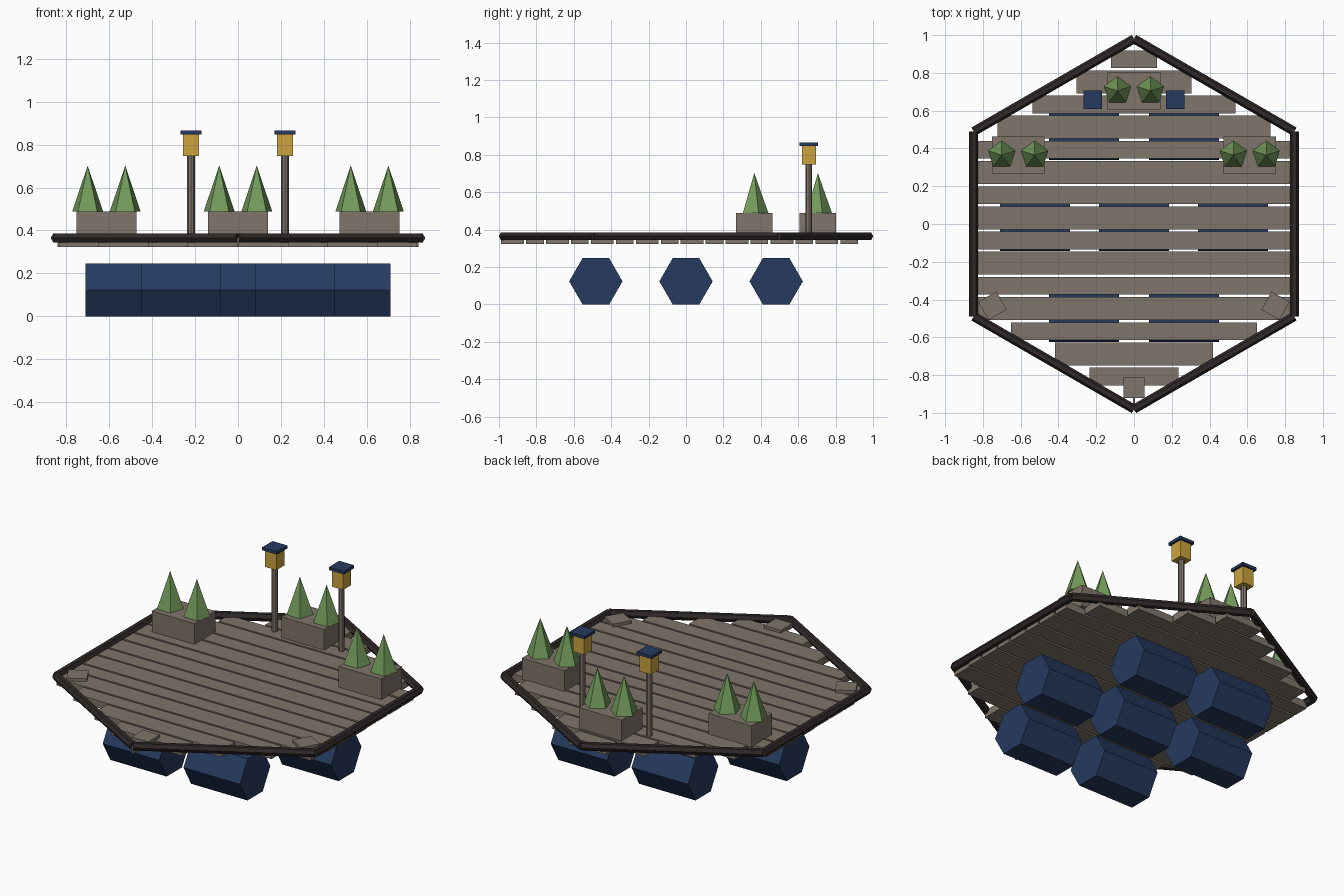
import bpy, bmesh, math
from mathutils import Matrix, Vector

if "Cube" in bpy.data.objects:
    bpy.data.objects.remove(bpy.data.objects["Cube"])


def material(name, rgb):
    m = bpy.data.materials.new(name)
    m.diffuse_color = (*rgb, 1)
    m.use_nodes = True
    m.node_tree.nodes["Principled BSDF"].inputs["Base Color"].default_value = m.diffuse_color
    return m


WOOD = material("weathered wood", (0.215, 0.178, 0.143))
DARK = material("dark rim", (0.030, 0.021, 0.021))
BLUE = material("navy blue", (0.019, 0.043, 0.115))
GOLD = material("lantern gold", (0.60, 0.37, 0.05))
GREEN = material("tree green", (0.17, 0.33, 0.105))


def finish(name, bm, mat, matrix):
    me = bpy.data.meshes.new(name)
    bm.to_mesh(me)
    bm.free()
    me.materials.append(mat)
    ob = bpy.data.objects.new(name, me)
    ob.matrix_world = matrix
    bpy.context.collection.objects.link(ob)
    return ob


def box(name, x, y, z0, z1, sx, sy, mat, turn=0):
    bm = bmesh.new()
    bmesh.ops.create_cube(bm, size=1)
    bmesh.ops.scale(bm, vec=(sx, sy, z1 - z0), verts=bm.verts)
    place = Matrix.Translation((x, y, (z0 + z1) / 2)) @ Matrix.Rotation(turn, 4, 'Z')
    return finish(name, bm, mat, place)


def prism(name, a, b, r, sides, mat, r2=None):
    """Prism or cone from point a to point b."""
    a, b = Vector(a), Vector(b)
    d = b - a
    bm = bmesh.new()
    bmesh.ops.create_cone(bm, cap_ends=True, segments=sides, radius1=r,
                          radius2=r if r2 is None else r2, depth=d.length)
    rot = Matrix.Identity(4)
    if abs(d.z) < 1e-6:
        # horizontal prism: local y (a corner) stays level, sideways
        ax = d.normalized()
        side = Vector((0, 0, 1)).cross(ax)
        rot = Matrix((side.cross(ax), side, ax)).transposed().to_4x4()
    return finish(name, bm, mat, Matrix.Translation((a + b) / 2) @ rot)


# Deck planks, alternating narrow and wide, trimmed to the hexagon
for i in range(16):
    y = 0.8725 - 0.12 * i
    w = 0.122 if i % 2 else 0.094
    outer = abs(y) + w / 2
    half = max(0.005, min(0.842, (0.99 - outer) * math.sqrt(3)))
    box(f"deck_plank_{i + 1}", 0, y, 0.322, 0.365, 2 * half, w, WOOD)

# Hexagonal rim beams
corners = [(0.98 * math.cos(math.radians(a)), 0.98 * math.sin(math.radians(a)), 0.365)
           for a in range(30, 390, 60)]
for i in range(6):
    prism(f"rim_beam_{i + 1}", corners[i], corners[(i + 1) % 6], 0.024, 6, DARK)

# Corner pads along the front
for i, deg in enumerate((-150, -90, -30)):
    a = math.radians(deg)
    box(f"corner_pad_{i + 1}", 0.865 * math.cos(a), 0.865 * math.sin(a),
        0.355, 0.382, 0.11, 0.11, WOOD, a)

# Floats under the deck, rows of two, three and two
floats = [(x, y) for y, xs in ((-0.482, (-0.265, 0.265)), (0, (-0.525, 0, 0.525)),
                               (0.482, (-0.265, 0.265))) for x in xs]
for i, (x, y) in enumerate(floats):
    prism(f"float_{i + 1}", (x - 0.185, y, 0.1235), (x + 0.185, y, 0.1235),
          0.1425, 6, BLUE)

# Planters, each with two little trees
for i, (x, y) in enumerate(((-0.613, 0.365), (0, 0.705), (0.613, 0.365))):
    box(f"planter_{i + 1}", x, y, 0.36, 0.488, 0.28, 0.195, WOOD)
    for s in (-1, 1):
        tx = x + 0.0875 * s
        prism(f"tree_{i + 1}_{'left' if s < 0 else 'right'}", (tx, y, 0.488),
              (tx, y, 0.702), 0.0757, 5, GREEN, 0)

# Lantern posts
for s, n in ((-1, "left"), (1, "right")):
    x, y = 0.219 * s, 0.657
    prism(f"lantern_post_{n}", (x, y, 0.36), (x, y, 0.75), 0.0175, 8, WOOD)
    box(f"lantern_lamp_{n}", x, y, 0.748, 0.848, 0.074, 0.074, GOLD)
    box(f"lantern_cap_{n}", x, y, 0.848, 0.865, 0.098, 0.098, BLUE)
